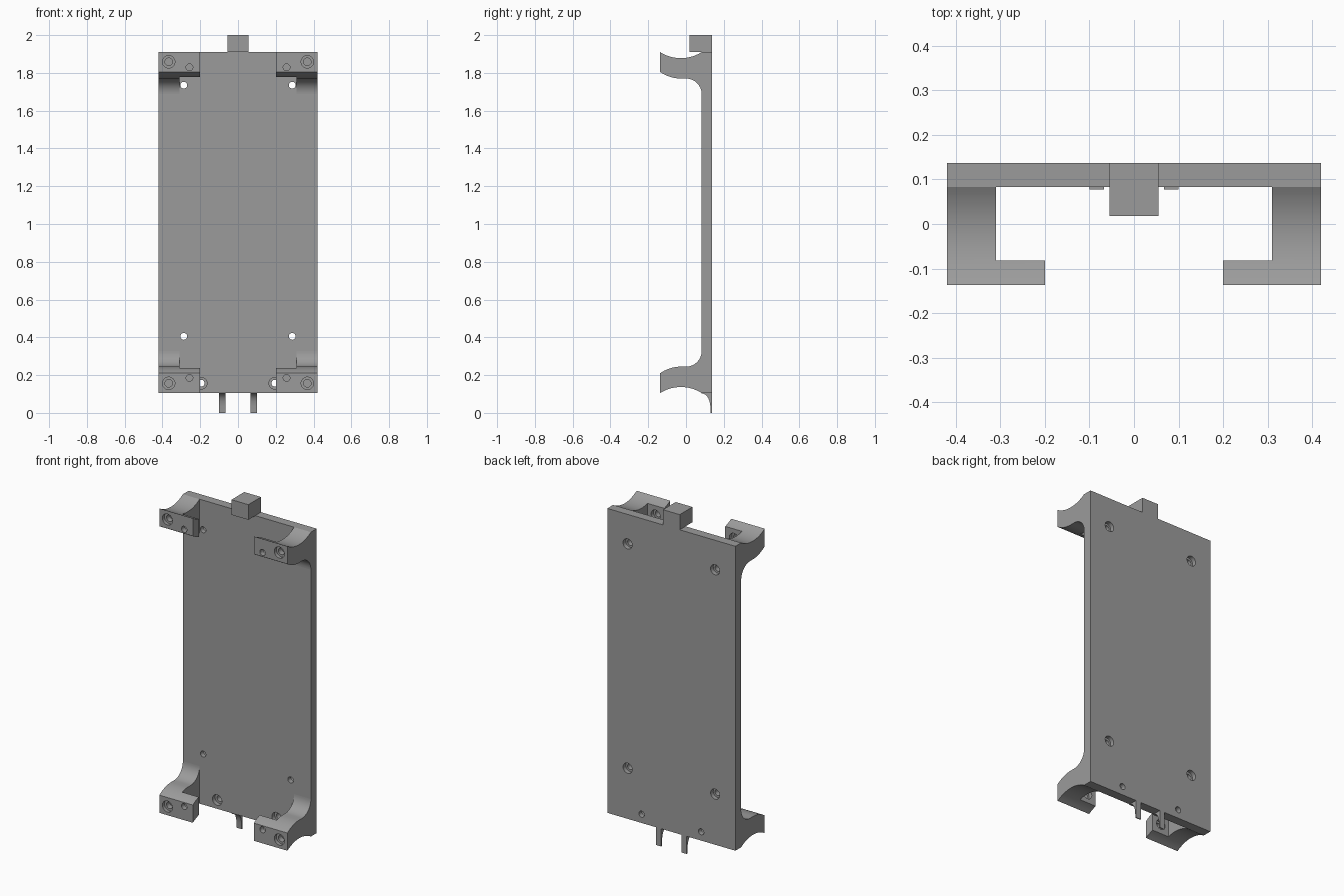
import bpy, bmesh, math

if "Cube" in bpy.data.objects:
    bpy.data.objects.remove(bpy.data.objects["Cube"])

grey = bpy.data.materials.new("plain grey")
grey.diffuse_color = (0.33, 0.33, 0.33, 1)
grey.use_nodes = True
grey.node_tree.nodes["Principled BSDF"].inputs["Base Color"].default_value = grey.diffuse_color
MID = 1.0075            # height about which the brackets mirror
BACK, FACE, FRONT = 0.137, 0.083, -0.137
FLANGE = -0.082         # rear face of the bracket flanges


def finish(name, bm):
    bmesh.ops.recalc_face_normals(bm, faces=bm.faces)
    me = bpy.data.meshes.new(name)
    bm.to_mesh(me)
    bm.free()
    me.materials.append(grey)
    ob = bpy.data.objects.new(name, me)
    bpy.context.collection.objects.link(ob)
    return ob


def extrude_x(name, pts, x0, x1):
    """Extrude a closed (y, z) outline from x0 to x1."""
    bm = bmesh.new()
    a = [bm.verts.new((x0, y, z)) for y, z in pts]
    b = [bm.verts.new((x1, y, z)) for y, z in pts]
    bm.faces.new(a)
    bm.faces.new(b)
    n = len(pts)
    for i in range(n):
        j = (i + 1) % n
        bm.faces.new((a[i], a[j], b[j], b[i]))
    return finish(name, bm)


def box(name, x0, x1, y0, y1, z0, z1):
    return extrude_x(name, [(y0, z0), (y1, z0), (y1, z1), (y0, z1)], x0, x1)


def stepped_pins(pins, seg=24):
    """Hole cutters along y; each pin is x, z and a list of (y, radius)."""
    bm = bmesh.new()
    for x, z, steps in pins:
        rings = [[bm.verts.new((x + r * math.cos(2 * math.pi * k / seg), y,
                                z + r * math.sin(2 * math.pi * k / seg)))
                  for k in range(seg)] for y, r in steps]
        bm.faces.new(rings[0])
        bm.faces.new(rings[-1])
        for a, b in zip(rings, rings[1:]):
            for k in range(seg):
                m = (k + 1) % seg
                bm.faces.new((a[k], a[m], b[m], b[k]))
    return finish("hole_cutter", bm)


def cut(ob, cutter):
    mod = ob.modifiers.new("cut", 'BOOLEAN')
    mod.operation = 'DIFFERENCE'
    mod.solver = 'EXACT'
    mod.object = cutter
    bpy.context.view_layer.objects.active = ob
    bpy.ops.object.modifier_apply(modifier=mod.name)
    bpy.data.objects.remove(cutter, do_unlink=True)


def smooth(ob):
    bpy.ops.object.select_all(action='DESELECT')
    ob.select_set(True)
    bpy.context.view_layer.objects.active = ob
    bpy.ops.object.shade_smooth_by_angle(angle=math.radians(30))


def arc(cy, cz, r, a0, a1, n=14):
    return [(cy + r * math.cos(a0 + (a1 - a0) * i / n),
             cz + r * math.sin(a0 + (a1 - a0) * i / n)) for i in range(n + 1)]


# Back plate with screw holes
plate = box("back_plate", -0.42, 0.42, FACE, BACK, 0.105, 1.91)
pins = []
for s in (-1, 1):
    for z in (1.735, 0.405):   # recessed from the rear
        pins.append((s * 0.287, z, [(0.0, 0.018), (0.112, 0.018),
                                    (0.112, 0.03), (0.2, 0.03)]))
    pins.append((s * 0.195, 0.157, [(0.0, 0.031), (0.108, 0.031),
                                    (0.108, 0.018), (0.2, 0.018)]))
cut(plate, stepped_pins(pins))
smooth(plate)

# Bracket outline: scooped outer edge, curved inner edge, fillet to the plate
h, s1 = 0.11, 0.032
r1 = (h * h + s1 * s1) / (2 * s1)
t1 = math.asin(h / r1)
outline = arc(-0.027, 1.878 + r1, r1, -math.pi / 2 - t1, -math.pi / 2 + t1)
outline += arc(0.0, 1.687, 0.083, 0, math.pi / 2)
h2, s2 = 0.112, 0.035
r2 = (h2 * h2 + s2 * s2) / (2 * s2)
t2 = math.asin(h2 / r2)
outline += arc(-0.025, 1.77 + r2, r2, -math.pi / 2, -math.pi / 2 - t2)

# Four corner brackets, mirrored left/right and top/bottom
for sz, level in ((1, "upper"), (-1, "lower")):
    for sx, side in ((-1, "left"), (1, "right")):
        pts = [(y, MID + sz * (z - MID)) for y, z in outline]
        arm = extrude_x(f"{level}_{side}_bracket", pts, sx * 0.2, sx * 0.42)
        zc = MID + sz * 0.82
        cut(arm, box("hollow_cutter", sx * 0.1, sx * 0.31, FLANGE, 0.3,
                     zc - 0.3, zc + 0.3))
        cut(arm, stepped_pins([
            (sx * 0.367, MID + sz * 0.851, [(-0.3, 0.033), (-0.117, 0.033),
                                            (-0.117, 0.02), (-0.085, 0.02)]),
            (sx * 0.257, MID + sz * 0.822, [(-0.3, 0.018), (-0.105, 0.018),
                                            (-0.105, 0.03), (0.0, 0.03)])]))
        smooth(arm)

# Top tab
box("top_tab", -0.055, 0.055, 0.018, BACK, 1.91, 2.0)

# Two tapered pegs below the plate
peg = [(BACK, 0.105), (0.078, 0.105), (0.095, 0.101), (0.108, 0.092),
       (0.118, 0.078), (0.125, 0.06), (0.129, 0.035), (0.131, 0.0), (BACK, 0.0)]
for s, side in ((-1, "left"), (1, "right")):
    smooth(extrude_x(f"{side}_peg", peg, s * 0.067, s * 0.1))
